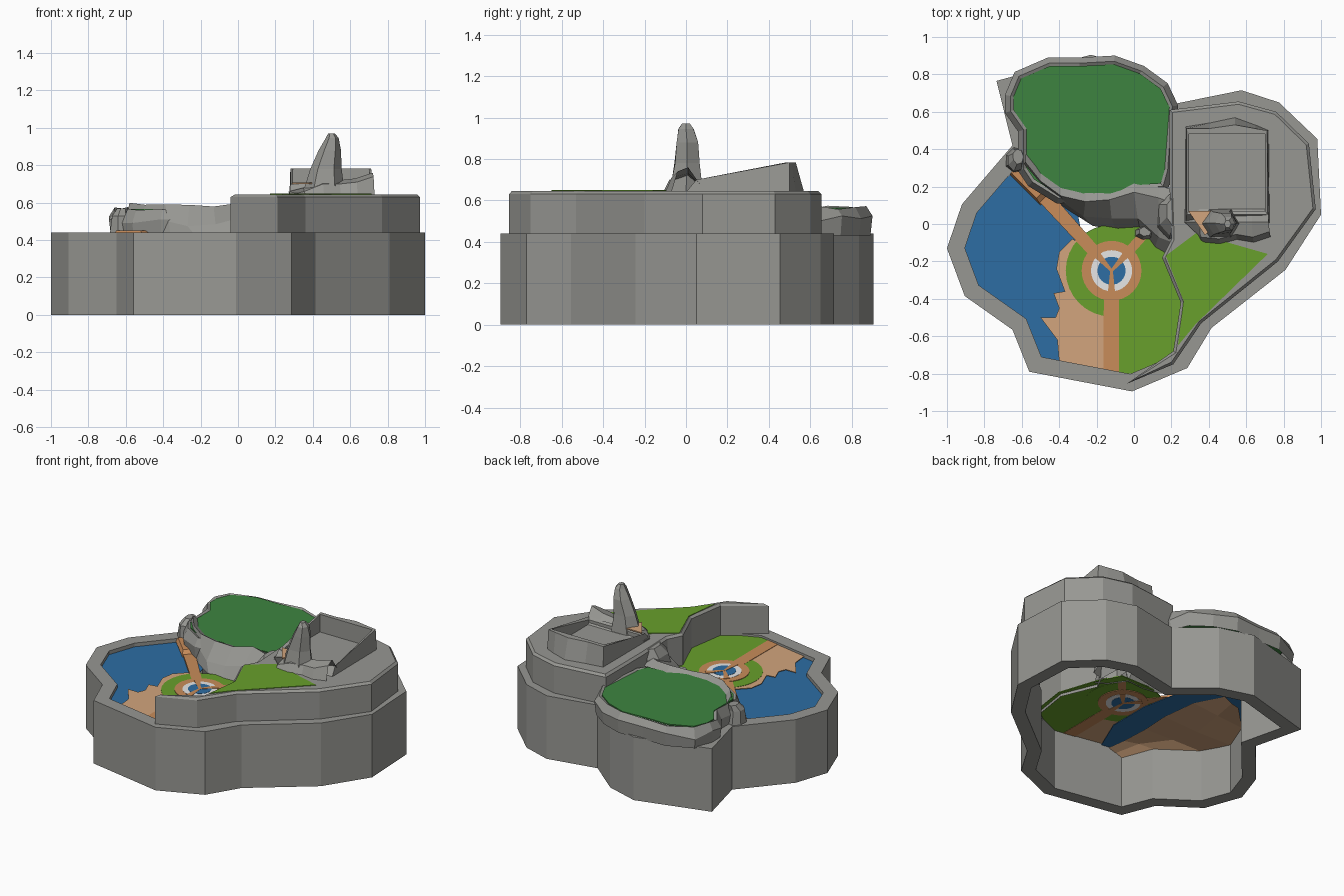
import bpy, bmesh, math, random
from mathutils import Vector

random.seed(4)
cube = bpy.data.objects.get("Cube")
if cube:
    bpy.data.objects.remove(cube, do_unlink=True)


def material(name, r, g, b):
    mat = bpy.data.materials.new(name)
    mat.use_nodes = True
    mat.diffuse_color = (r, g, b, 1)
    mat.node_tree.nodes["Principled BSDF"].inputs["Base Color"].default_value = (r, g, b, 1)
    return mat


STONE = material("stone grey", .31, .31, .29)
WATER = material("water blue", .026, .153, .366)
FOREST = material("forest green", .048, .231, .051)
LAWN = material("lawn green", .138, .352, .025)
PATH = material("path orange", .578, .262, .102)
SAND = material("sand tan", .645, .376, .205)
WHITE = material("white", 1, 1, 1)


def finish(name, bm, mat):
    bmesh.ops.recalc_face_normals(bm, faces=bm.faces)
    mesh = bpy.data.meshes.new(name)
    bm.to_mesh(mesh)
    bm.free()
    mesh.materials.append(mat)
    obj = bpy.data.objects.new(name, mesh)
    bpy.context.collection.objects.link(obj)
    return obj


def loft(name, rows, mat, closed=True, cap=False, wrap=False):
    """Skin rows of 3D points; optionally cap the last row or join it to the first."""
    bm = bmesh.new()
    grid = [[bm.verts.new(p) for p in row] for row in rows]
    pairs = list(zip(grid, grid[1:])) + ([(grid[-1], grid[0])] if wrap else [])
    count = len(grid[0])
    for low, high in pairs:
        for i in range(count if closed else count - 1):
            j = (i + 1) % count
            bm.faces.new((low[i], low[j], high[j], high[i]))
    if cap:
        bm.faces.new(grid[-1])
    return finish(name, bm, mat)


def at(points, z, jitter=0):
    return [(x, y, z + random.uniform(-jitter, jitter)) for x, y in points]


def plate(name, points, mat, z, half):
    """Thin slab centred on z; a thicker one shows on both sides of a thinner one."""
    bm = bmesh.new()
    top = bm.faces.new([bm.verts.new(p) for p in at(points, z + half)])
    low = bm.faces.new([bm.verts.new(p) for p in at(points, z - half)])
    n = len(points)
    for i in range(n):
        j = (i + 1) % n
        bm.faces.new((low.verts[i], low.verts[j], top.verts[j], top.verts[i]))
    return finish(name, bm, mat)


def offset(points, d):
    """Move a closed outline outwards by d (inwards when negative)."""
    pts = [Vector(p) for p in points]
    area = sum(a.x * b.y - a.y * b.x for a, b in zip(pts, pts[1:] + pts[:1]))
    side = 1 if area > 0 else -1
    result = []
    for i, p in enumerate(pts):
        a = (p - pts[i - 1]).normalized()
        b = (pts[(i + 1) % len(pts)] - p).normalized()
        na, nb = (Vector((v.y, -v.x)) * side for v in (a, b))
        mid = (na + nb).normalized()
        result.append(tuple(p + mid * d / max(mid.dot(na), .5)))
    return result


def circle(radius, sides=32):
    return [(HUB[0] + radius * math.cos(math.tau * i / sides),
             HUB[1] + radius * math.sin(math.tau * i / sides)) for i in range(sides)]


def strip(start, end, w0, w1):
    a, b = Vector(start), Vector(end)
    d = (b - a).normalized()
    n = Vector((-d.y, d.x)) / 2
    return [tuple(v) for v in (a + n * w0, a - n * w0, b - n * w1, b + n * w1)]


# Outer wall: a hollow ring, open below
wall = [(-.735, .765), (-.23, .905), (0, .835), (.23, .645), (.575, .715), (.775, .65),
        (.98, .455), (1, .05), (.81, -.245), (.415, -.555), (.285, -.77), (-.01, -.895),
        (-.56, -.79), (-.65, -.565), (-.905, -.385), (-1, -.13), (-.92, .105), (-.65, .42)]
inner = offset(wall, -.09)
loft("outer_wall", [at(wall, 0), at(wall, .44), at(inner, .44), at(inner, 0)], STONE, wrap=True)

# Raised terrace with a bevelled top edge
terrace = [(-.04, -.855), (.21, -.75), (.36, -.53), (.77, -.2), (.972, .08), (.935, .43),
           (.76, .6), (.56, .655), (.19, .61), (.19, .2), (.2, -.08), (.15, -.18),
           (.25, -.42), (.21, -.68)]
loft("terrace", [at(terrace, .40), at(terrace, .63), at(offset(terrace, -.015), .645)],
     STONE, cap=True)
plate("terrace_lawn", [(.17, -.17), (.265, -.41), (.235, -.65), (.33, -.535), (.715, -.16),
                       (.33, -.05)], LAWN, .645, .004)

# Forest plateau with its rock rim
forest = [(-.64, .68), (-.6, .775), (-.45, .84), (-.29, .84), (-.11, .85), (.03, .8),
          (.14, .72), (.185, .625), (.16, .29), (.14, .22), (-.02, .21), (-.09, .16),
          (-.24, .17), (-.4, .16), (-.53, .24), (-.57, .3), (-.57, .51), (-.64, .61)]
plate("forest_floor", offset(forest, .004), FOREST, .562, .004)
loft("forest_rock_rim", [at(offset(forest, .04), .43), at(offset(forest, .05), .51, .02),
                         at(offset(forest, .02), .567, .01), at(forest, .555)], STONE)

# Rocky cliff between the forest and the garden
foot = [(-.61, .29), (-.5, .19), (-.36, .08), (-.22, -.01), (-.1, -.03), (.03, -.02),
        (.11, -.13), (.18, -.17)]
shelf = [(-.6, .31), (-.5, .205), (-.37, .11), (-.27, .04), (-.12, .03), (.02, .03),
         (.13, -.07), (.21, -.1)]
crest = [(-.58, .33), (-.5, .23), (-.39, .15), (-.26, .12), (-.13, .13), (0, .17),
         (.13, .14), (.24, .1)]
loft("garden_cliff", [at(foot, .415), at(shelf, .50, .03), at(crest, .585, .015),
                      [(x, y + .07, .55) for x, y in crest]], STONE, closed=False)


def boulder(name, levels, mat=STONE, sides=7):
    """Stack of rough ovals, each given as x, y, z and two radii."""
    rows = []
    for x, y, z, rx, ry in levels:
        rows.append([(x + rx * math.cos(math.tau * i / sides) * random.uniform(.92, 1.05),
                      y + ry * math.sin(math.tau * i / sides) * random.uniform(.92, 1.05), z)
                     for i in range(sides)])
    return loft(name, rows, mat, cap=True)


boulder("cliff_boulder", [(.2, .02, .42, .1, .14), (.21, .05, .58, .085, .12),
                          (.22, .07, .64, .05, .08)])
boulder("path_boulder", [(-.63, .34, .43, .06, .07), (-.63, .34, .53, .05, .06),
                         (-.62, .36, .57, .03, .04)])
boulder("garden_stone", [(.06, -.05, .42, .06, .04), (.06, -.04, .48, .035, .025)])

# Lake and the rough bed below it
plate("lake", [(-.62, .3), (-.87, .08), (-.94, -.13), (-.85, -.36), (-.59, -.52),
               (-.52, -.74), (-.36, -.76), (-.25, -.5), (-.25, -.2), (-.3, .05)],
      WATER, .412, .002)
shore = [(-.55, .24), (-.45, .05), (-.42, -.2), (-.43, -.4), (-.42, -.6), (-.4, -.75)]
far = [(-.66, .24), (-.84, .06), (-.91, -.13), (-.82, -.33), (-.58, -.5), (-.5, -.72)]
middle = [((a + c) / 2, (b + d) / 2) for (a, b), (c, d) in zip(shore, far)]
loft("lake_bed", [at(shore, .404), at(middle, .375, .015), at(far, .35, .015)],
     SAND, closed=False)

# Garden ground
GROUND = .423
HUB = (-.12, -.25)
plate("beach", [(-.1, -.8), (-.21, -.8), (-.24, -.78), (-.4, -.74), (-.41, -.62), (-.5, -.5),
                (-.42, -.5), (-.4, -.45), (-.43, -.37), (-.37, -.36), (-.415, -.24),
                (-.4, -.15), (-.33, -.08), (-.1, -.2)], SAND, GROUND, .002)
plate("garden_lawn", [(-.12, -.8), (.04, -.8), (.23, -.7), (.27, -.42), (.18, -.15),
                      (.1, 0), (-.12, 0)], LAWN, GROUND, .003)
plate("round_lawn", circle(.245), LAWN, GROUND, .004)

# Paths meeting at the round plaza
south_end, west_end, east_end = (-.122, -.8), (-.6, .28), (.05, -.06)
plate("south_path", strip(HUB, south_end, .08, .085), PATH, GROUND, .005)
plate("west_path", strip(HUB, west_end, .06, .085), PATH, GROUND, .006)
plate("east_path", strip(HUB, east_end, .05, .05), PATH, GROUND, .007)
loft("path_step", [at(strip((-.47, .13), (-.64, .3), .085, .085), .42),
                   at(strip((-.5, .16), (-.63, .29), .06, .06), .45)], PATH, cap=True)

# Fountain: orange plaza, white ring, blue pool, three spokes
for i, (name, radius, mat) in enumerate([("plaza", .16, PATH), ("fountain_rim", .11, WHITE),
                                         ("fountain_pool", .075, WATER)]):
    plate(name, circle(radius), mat, GROUND, .008 + .001 * i)
for i, end in enumerate([south_end, west_end, east_end]):
    reach = Vector(HUB) + (Vector(end) - Vector(HUB)).normalized() * .12
    plate("fountain_spoke_" + str(i + 1), strip(HUB, reach, .014, .04), PATH, GROUND,
          .011 + .0005 * i)

# Walled rock enclosure on the terrace
base = [(.275, .0), (.725, .0), (.72, .5), (.65, .53), (.54, .57), (.4, .54), (.275, .52)]
rim = [(.28, .05), (.715, .05), (.712, .5), (.65, .51), (.54, .53), (.4, .51), (.28, .51)]
room = [(.295, .07), (.7, .07), (.7, .482), (.65, .482), (.54, .482), (.4, .482), (.295, .482)]
low_rim = [(x, y, .70 if y < .1 else .783) for x, y in rim]
loft("enclosure", [at(base, .64), low_rim, [(x, y, .69 if y < .1 else .783) for x, y in room],
                   at(room, .66)], STONE, cap=True)

# Rocks along the front of the enclosure
ridge_x = [.28, .36, .46, .55, .64, .73]
front_y = [.06, -.1, -.11, -.085, -.1, -.07]
top_z = [.66, .68, .72, .72, .73, .76]
loft("front_rocks", [[(x, y, .64) for x, y in zip(ridge_x, front_y)],
                     [(x - .005, y + .03, z - .02) for x, y, z in zip(ridge_x, front_y, top_z)],
                     [(x - .01, .01, z) for x, z in zip(ridge_x, top_z)],
                     [(x - .01, .08, .66) for x in ridge_x]], STONE, closed=False)
plate("tan_ledge", [(.29, .07), (.47, .07), (.44, .0), (.38, -.06)], SAND, .705, .004)

# Leaning rock spire
boulder("rock_spire", [(.46, 0, .64, .12, .09), (.47, .005, .78, .088, .068),
                       (.492, .005, .88, .06, .06), (.505, 0, .945, .035, .042),
                       (.5, 0, .97, .018, .022)], sides=6)
